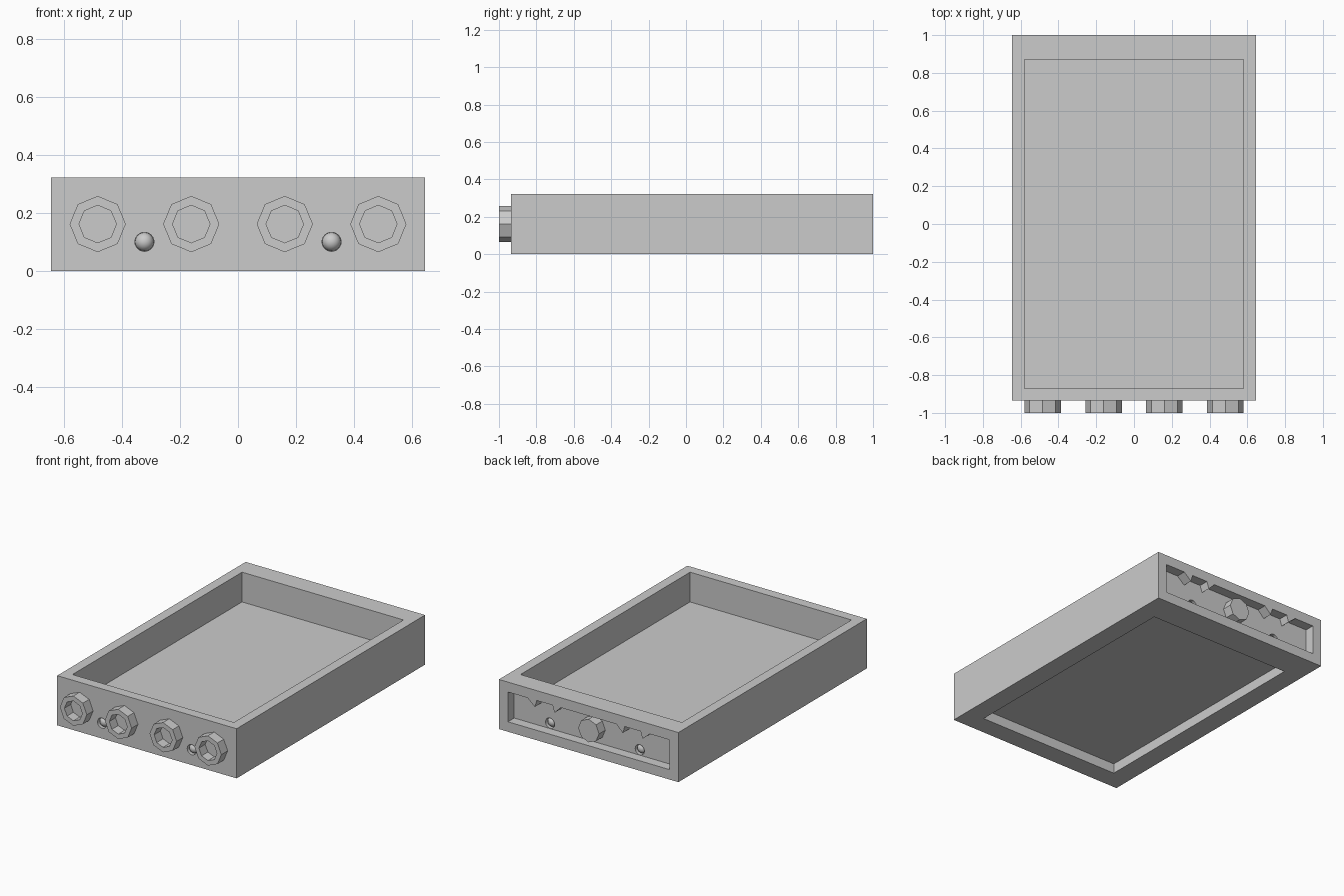
import bpy
import bmesh
from math import cos, sin, tau, pi

if "Cube" in bpy.data.objects:
    bpy.data.objects.remove(bpy.data.objects["Cube"])

U = 2 / 31  # wall thickness

grey = bpy.data.materials.new("plain grey")
grey.use_nodes = True
grey.diffuse_color = (0.6, 0.6, 0.6, 1)
grey.node_tree.nodes["Principled BSDF"].inputs["Base Color"].default_value = (0.6, 0.6, 0.6, 1)


def make(name, bm):
    bmesh.ops.recalc_face_normals(bm, faces=bm.faces)
    mesh = bpy.data.meshes.new(name)
    bm.to_mesh(mesh)
    bm.free()
    mesh.materials.append(grey)
    obj = bpy.data.objects.new(name, mesh)
    bpy.context.collection.objects.link(obj)
    return obj


def box(name, x, y0, y1, z0, z1):
    bm = bmesh.new()
    for v in bmesh.ops.create_cube(bm, size=1)["verts"]:
        v.co = (2 * x * v.co.x, y0 + (y1 - y0) * (v.co.y + 0.5), z0 + (z1 - z0) * (v.co.z + 0.5))
    return make(name, bm)


def prism(name, outline, y0, y1):
    """Extrude an (x, z) outline along y."""
    bm = bmesh.new()
    face = bm.faces.new([bm.verts.new((x, y0, z)) for x, z in outline])
    ext = bmesh.ops.extrude_face_region(bm, geom=[face])["geom"]
    for v in ext:
        if isinstance(v, bmesh.types.BMVert):
            v.co.y = y1
    return make(name, bm)


def circle(x, z, r, sides):
    return [(x + r * cos(tau * i / sides), z + r * sin(tau * i / sides)) for i in range(sides)]


def cut(target, cutter):
    mod = target.modifiers.new("cut", "BOOLEAN")
    mod.operation = "DIFFERENCE"
    mod.solver = "EXACT"
    mod.object = cutter
    bpy.context.view_layer.objects.active = target
    bpy.ops.object.modifier_apply(modifier=mod.name)
    bpy.data.objects.remove(cutter)


FRONT, BACK, TOP = -14.5 * U, 15.5 * U, 5 * U

# Case with top tray, shallow underside recess and rear panel recess
case = box("case", 10 * U, FRONT, BACK, 0, TOP)
cut(case, box("tray_cutter", 9 * U, FRONT + U, BACK - 2 * U, 2 * U, TOP + U))
cut(case, box("base_cutter", 8 * U, FRONT + 2 * U, BACK - 3 * U, -U, U))
cut(case, box("rear_cutter", 9 * U, BACK - U, BACK + U, U, 4 * U))

# Round sockets holding small balls, front and rear
BALL_R = U / 2
for side, sx in (("left", 1), ("right", -1)):
    for end, y, d in (("front", FRONT, 1), ("rear", BACK - U, -1)):
        x, z = sx * 5 * U, 0.1
        cut(case, prism("socket_cutter", circle(x, z, BALL_R * 1.02, 24), y - d * 0.02, y + d * U * 0.55))
        bm = bmesh.new()
        bmesh.ops.create_uvsphere(bm, u_segments=24, v_segments=12, radius=BALL_R)
        for v in bm.verts:
            v.co.x += x
            v.co.y += y + d * BALL_R
            v.co.z += z
        ball = make(f"{end}_{side}_ball", bm)
        for p in ball.data.polygons:
            p.use_smooth = True

# Hollow octagonal connectors on the front
for i, x in enumerate((-7.5, -2.5, 2.5, 7.5)):
    ring = prism(f"front_connector_{i + 1}", circle(x * U, 2.5 * U, 1.5 * U, 8), FRONT - U, FRONT)
    cut(ring, prism("bore_cutter", circle(x * U, 2.5 * U, U, 8), FRONT - 2 * U, FRONT + U))

# Octagonal stub in the rear recess
prism("rear_stub", circle(0, 2.5 * U, 0.075, 8), BACK - U, BACK)

# Small pointed tabs under the upper edge of the rear recess
for side, sx in (("left", 1), ("right", -1)):
    for part, a, tip, b in (("outer", 0.44, 0.387, 0.373), ("inner", 0.2, 0.245, 0.26)):
        outline = [(sx * a, 4 * U), (sx * tip, 4 * U - 0.045), (sx * b, 4 * U)]
        prism(f"rear_{side}_{part}_tab", outline, BACK - U, BACK)
